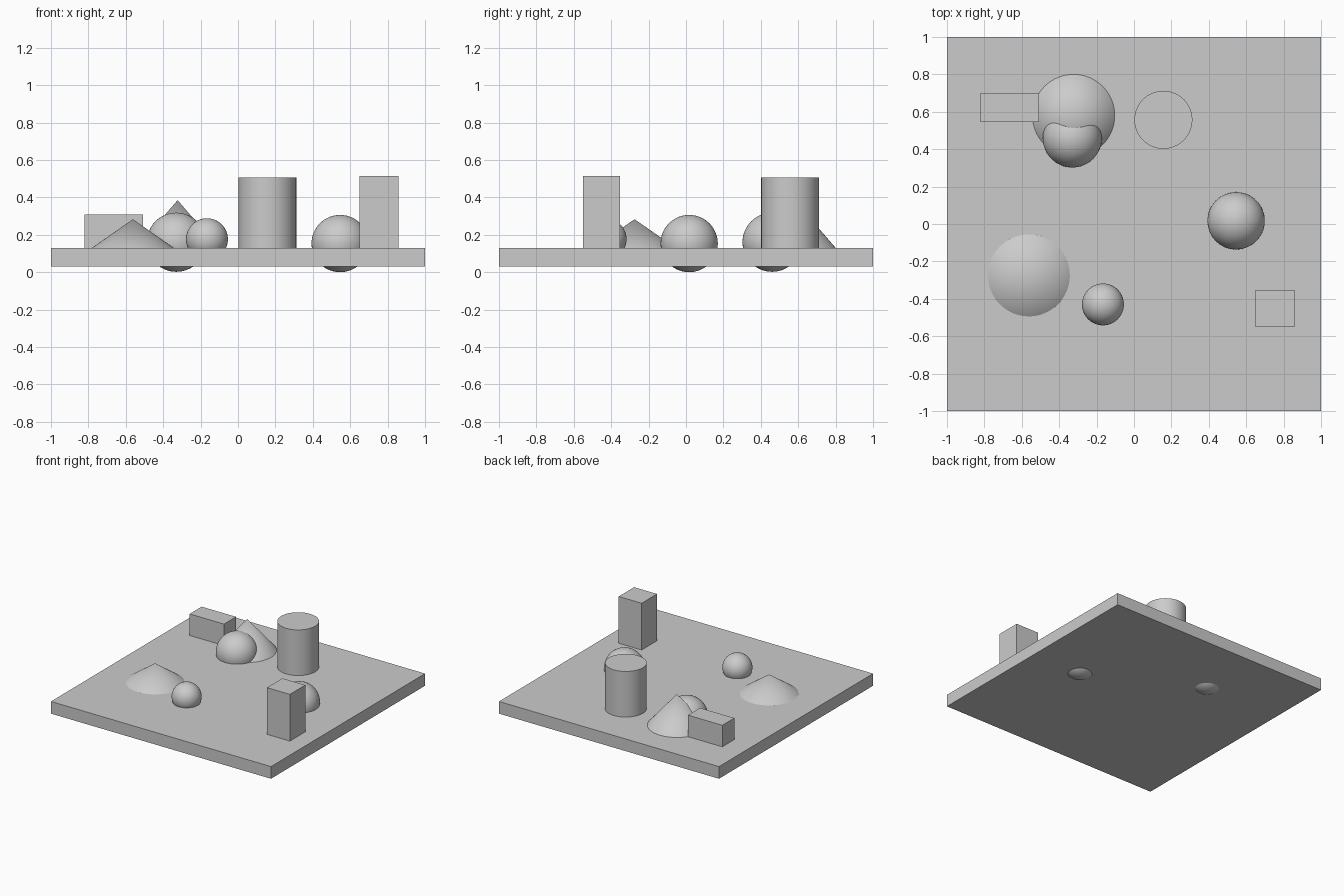
import bpy
import math

cube = bpy.data.objects.get("Cube")
if cube:
    bpy.data.objects.remove(cube, do_unlink=True)

SLAB_TOP = 0.13

grey = bpy.data.materials.new("plain grey")
grey.use_nodes = True
colour = (0.6, 0.6, 0.6, 1)
grey.diffuse_color = colour
grey.node_tree.nodes["Principled BSDF"].inputs["Base Color"].default_value = colour


def finish(name, smooth=False):
    obj = bpy.context.object
    obj.name = name
    obj.data.materials.append(grey)
    if smooth:
        bpy.ops.object.shade_smooth_by_angle(angle=math.radians(35))


def box(name, x, y, width, depth, bottom, top):
    bpy.ops.mesh.primitive_cube_add(size=1, location=(x, y, (bottom + top) / 2))
    bpy.context.object.scale = (width, depth, top - bottom)
    bpy.ops.object.transform_apply(location=False, rotation=False, scale=True)
    finish(name)


def ball(name, x, y, z, radius):
    bpy.ops.mesh.primitive_uv_sphere_add(
        segments=64, ring_count=32, radius=radius, location=(x, y, z))
    finish(name, True)


def cone(name, x, y, radius, top, tip=0.0):
    bpy.ops.mesh.primitive_cone_add(
        vertices=64, radius1=radius, radius2=tip, depth=top - SLAB_TOP,
        location=(x, y, (top + SLAB_TOP) / 2))
    finish(name, True)


# Ground slab
box("base_slab", 0, 0, 2, 2, 0.03, SLAB_TOP)

# Blocks
box("low_block", -0.665, 0.623, 0.312, 0.156, SLAB_TOP, 0.307)
box("tall_block", 0.754, -0.452, 0.208, 0.2, SLAB_TOP, 0.514)

# Balls, the two larger ones poking through the slab
ball("back_ball", -0.33, 0.46, 0.16, 0.158)
ball("left_ball", 0.546, 0.017, 0.153, 0.153)
ball("small_ball", -0.166, -0.43, 0.176, 0.112)

# Cones and cylinder
cone("tall_cone", -0.323, 0.58, 0.22, 0.385)
cone("low_cone", -0.562, -0.275, 0.219, 0.283)
cone("cylinder", 0.157, 0.557, 0.155, 0.505, tip=0.155)
